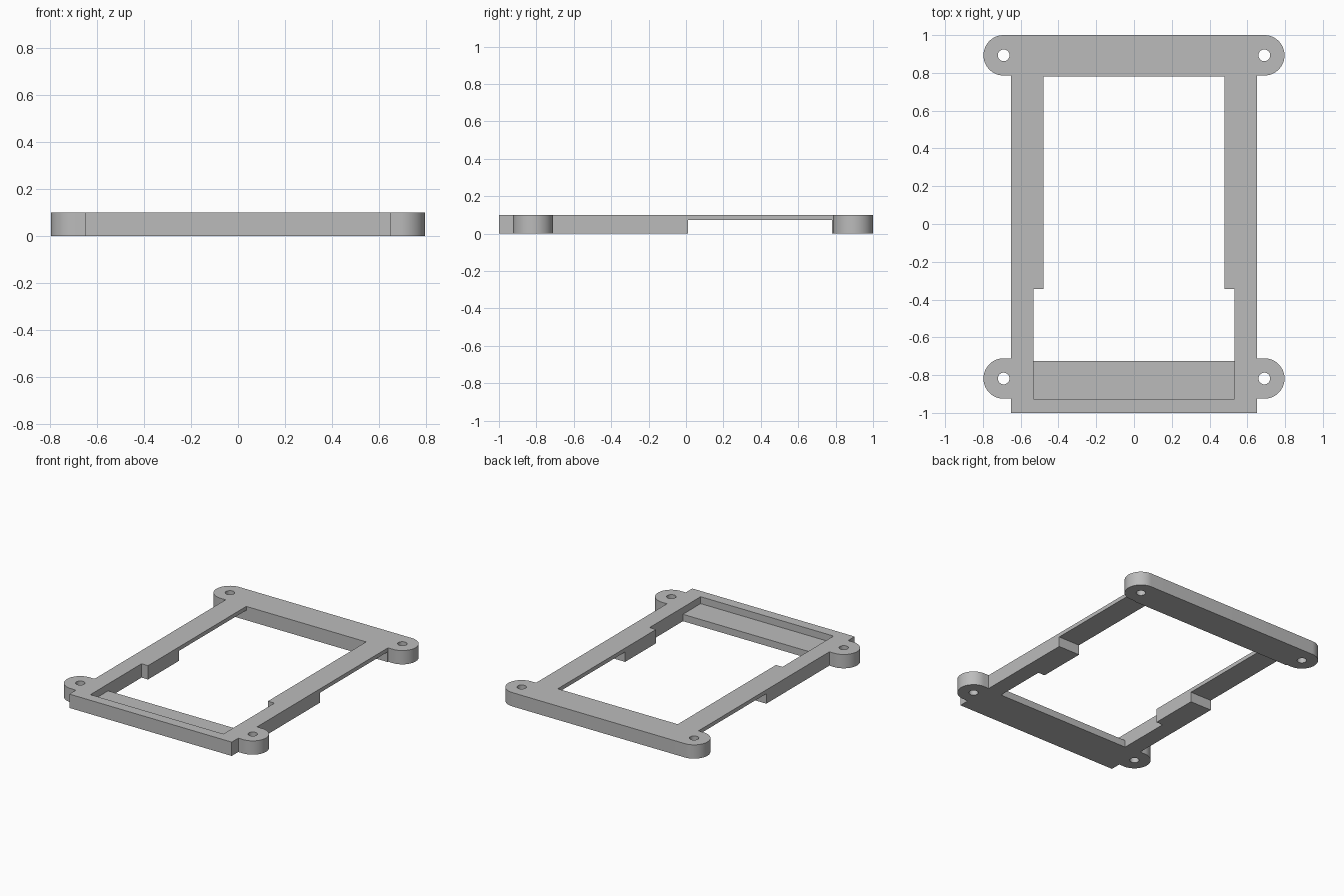
import bpy, bmesh
from math import sin, cos, pi

cube = bpy.data.objects.get("Cube")
if cube:
    bpy.data.objects.remove(cube, do_unlink=True)

HEIGHT = 0.1
HALF_W = 0.65            # half width of the frame body
EAR_X, EAR_R = 0.69, 0.107
FRONT_EAR, BACK_EAR = -0.818, 0.893

grey = bpy.data.materials.new("plain_grey")
grey.use_nodes = True
colour = (0.5, 0.5, 0.5, 1)
grey.diffuse_color = colour
grey.node_tree.nodes["Principled BSDF"].inputs["Base Color"].default_value = colour


def arc(cx, cy, r, start, end, steps):
    angles = [start + (end - start) * i / steps for i in range(steps + 1)]
    return [(cx + r * cos(a), cy + r * sin(a)) for a in angles]


def mirrored(half):
    """Close a right-hand outline with its mirror image."""
    return half + [(-x, y) for x, y in reversed(half)]


def prism(name, outline, z0, z1):
    bm = bmesh.new()
    face = bm.faces.new([bm.verts.new((x, y, z0)) for x, y in outline])
    top = bmesh.ops.extrude_face_region(bm, geom=[face])["geom"]
    verts = [v for v in top if isinstance(v, bmesh.types.BMVert)]
    bmesh.ops.translate(bm, verts=verts, vec=(0, 0, z1 - z0))
    bmesh.ops.recalc_face_normals(bm, faces=bm.faces)
    mesh = bpy.data.meshes.new(name)
    bm.to_mesh(mesh)
    bm.free()
    mesh.materials.append(grey)
    obj = bpy.data.objects.new(name, mesh)
    bpy.context.collection.objects.link(obj)
    return obj


def rectangle(x0, x1, y0, y1):
    return [(x0, y0), (x1, y0), (x1, y1), (x0, y1)]


# Frame body with four rounded mounting ears
half = [(HALF_W, -1), (HALF_W, FRONT_EAR - EAR_R)]
half += arc(EAR_X, FRONT_EAR, EAR_R, -pi / 2, pi / 2, 32)
half += [(HALF_W, FRONT_EAR + EAR_R), (HALF_W, BACK_EAR - EAR_R)]
half += arc(EAR_X, BACK_EAR, EAR_R, -pi / 2, pi / 2, 32)
frame = prism("mounting_frame", mirrored(half), 0, HEIGHT)

# Stepped window, front shelf recess, side reliefs and screw holes
window = [(0.532, -0.725), (0.532, -0.343), (0.48, -0.343), (0.48, 0.78)]
cutters = [
    prism("window_cutter", mirrored(window), -0.1, 0.2),
    prism("shelf_cutter", rectangle(-0.532, 0.532, -0.927, -0.6), 0.05, 0.2),
]
for side in (-1, 1):
    cutters.append(prism("relief_cutter",
                         rectangle(side * 0.56 - 0.16, side * 0.56 + 0.16, 0.01, 0.78),
                         -0.1, 0.072))
    for y in (FRONT_EAR, BACK_EAR):
        cutters.append(prism("hole_cutter",
                             arc(side * EAR_X, y, 0.031, 0, 2 * pi * 31 / 32, 31),
                             -0.1, 0.2))

bpy.context.view_layer.objects.active = frame
for cutter in cutters:
    cutter.hide_render = True
    mod = frame.modifiers.new(cutter.name, "BOOLEAN")
    mod.operation = "DIFFERENCE"
    mod.solver = "EXACT"
    mod.object = cutter
    bpy.ops.object.modifier_apply(modifier=mod.name)
    bpy.data.objects.remove(cutter, do_unlink=True)

# Smooth ears and holes, crisp corners elsewhere
bpy.ops.object.select_all(action="DESELECT")
frame.select_set(True)
bpy.ops.object.shade_smooth_by_angle(angle=pi / 6)
